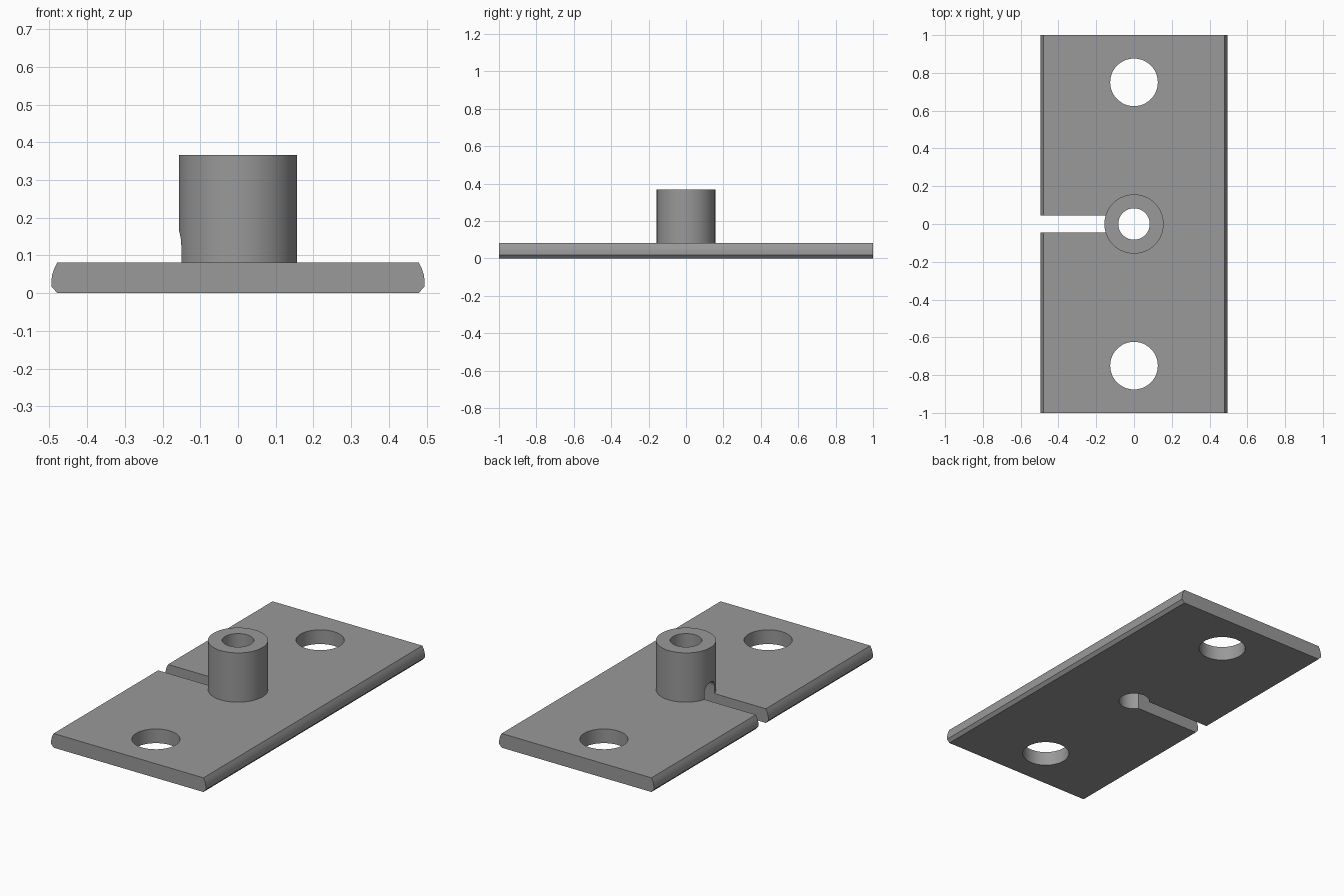
import bpy, bmesh, math

if "Cube" in bpy.data.objects:
    bpy.data.objects.remove(bpy.data.objects["Cube"])

PLATE_TOP = 0.082
BOSS_TOP = 0.367
SLOT_HALF = 0.045

metal = bpy.data.materials.new("grey metal")
metal.diffuse_color = (0.32, 0.32, 0.32, 1)
metal.use_nodes = True
metal.node_tree.nodes["Principled BSDF"].inputs["Base Color"].default_value = metal.diffuse_color


def prism(name, profile, start, end, axis):
    """Extrude a closed 2D profile along x, y or z."""
    place = {"x": lambda a, b, t: (t, a, b),
             "y": lambda a, b, t: (a, t, b),
             "z": lambda a, b, t: (a, b, t)}[axis]
    bm = bmesh.new()
    face = bm.faces.new([bm.verts.new(place(a, b, start)) for a, b in profile])
    ext = bmesh.ops.extrude_face_region(bm, geom=[face])
    verts = [g for g in ext["geom"] if isinstance(g, bmesh.types.BMVert)]
    bmesh.ops.translate(bm, verts=verts, vec=place(0, 0, end - start))
    bmesh.ops.recalc_face_normals(bm, faces=bm.faces)
    mesh = bpy.data.meshes.new(name)
    bm.to_mesh(mesh)
    bm.free()
    mesh.materials.append(metal)
    obj = bpy.data.objects.new(name, mesh)
    bpy.context.collection.objects.link(obj)
    return obj


def circle(r, cx=0, cy=0, n=64):
    return [(cx + r * math.cos(2 * math.pi * i / n),
             cy + r * math.sin(2 * math.pi * i / n)) for i in range(n)]


def cut(obj, cutters):
    """Subtract the cutters, apply, then smooth the round walls."""
    bpy.ops.object.select_all(action="DESELECT")
    bpy.context.view_layer.objects.active = obj
    obj.select_set(True)
    for c in cutters:
        mod = obj.modifiers.new("cut", "BOOLEAN")
        mod.operation, mod.solver, mod.object = "DIFFERENCE", "EXACT", c
        bpy.ops.object.modifier_apply(modifier=mod.name)
    bpy.ops.object.shade_smooth_by_angle(angle=math.radians(25))


# plate: rounded upper long edges, chamfered lower ones
side = [(0.479, 0), (0.495, 0.018), (0.495, 0.034), (0.4925, 0.050),
        (0.487, 0.066), (0.479, PLATE_TOP)]
plate = prism("base_plate", side + [(-x, z) for x, z in reversed(side)], -1, 1, "y")

# hollow boss standing on the plate
boss = prism("boss", circle(0.157), PLATE_TOP, BOSS_TOP, "z")

# cutters: central bore, two mounting holes, round-topped slot to the left edge
bore = prism("bore_cutter", circle(0.083), -0.1, 0.5, "z")
holes = [prism("mounting_hole_cutter", circle(0.126, 0, y), -0.1, 0.2, "z")
         for y in (-0.75, 0.75)]
arch = [(SLOT_HALF * math.cos(math.pi * i / 16),
         0.123 + SLOT_HALF * math.sin(math.pi * i / 16)) for i in range(17)]
slot = prism("slot_cutter", [(-SLOT_HALF, -0.1), (SLOT_HALF, -0.1)] + arch, -0.6, 0, "x")

cut(plate, [bore, slot] + holes)
cut(boss, [bore, slot])

for c in [bore, slot] + holes:
    c.hide_render = True
    c.hide_set(True)
